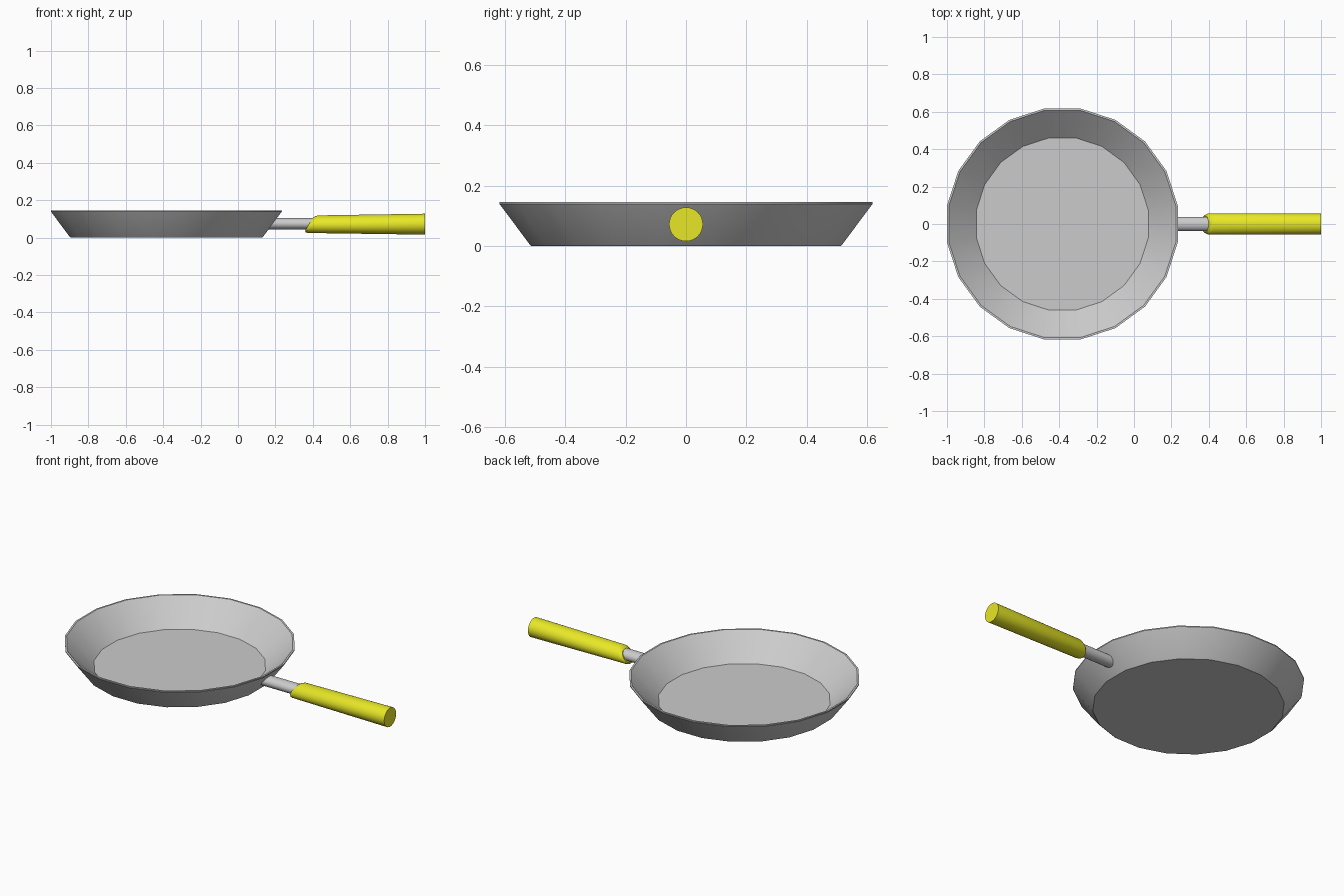
import bpy, bmesh
from math import sin, cos, pi, radians

if "Cube" in bpy.data.objects:
    bpy.data.objects.remove(bpy.data.objects["Cube"])


def loft(name, rings, mat=None, angle=35):
    """Skin a list of equal-sized point rings, closing both ends."""
    bm = bmesh.new()
    loops = [[bm.verts.new(p) for p in ring] for ring in rings]
    n = len(loops[0])
    for a, b in zip(loops, loops[1:]):
        for i in range(n):
            j = (i + 1) % n
            bm.faces.new((a[i], a[j], b[j], b[i]))
    bm.faces.new(loops[0][::-1])
    bm.faces.new(loops[-1])
    bmesh.ops.recalc_face_normals(bm, faces=bm.faces)
    me = bpy.data.meshes.new(name)
    bm.to_mesh(me)
    bm.free()
    ob = bpy.data.objects.new(name, me)
    bpy.context.collection.objects.link(ob)
    if mat:
        me.materials.append(mat)
    bpy.ops.object.select_all(action='DESELECT')
    ob.select_set(True)
    bpy.context.view_layer.objects.active = ob
    bpy.ops.object.shade_smooth_by_angle(angle=radians(angle))
    return ob


def pan_ring(apothem, z, n=20, cx=-0.383):
    r = apothem / cos(pi / n)
    return [(cx + r * cos(2 * pi * (i + .5) / n),
             r * sin(2 * pi * (i + .5) / n), z) for i in range(n)]


def bar_ring(x, ry, rz, shear=0, cz=0.072, n=32):
    # elliptical section across x; shear slants it along the height
    return [(x + shear * rz * sin(2 * pi * i / n), ry * cos(2 * pi * i / n),
             cz + rz * sin(2 * pi * i / n)) for i in range(n)]


yellow = bpy.data.materials.new("yellow")
yellow.diffuse_color = (0.8, 0.8, 0.02, 1)
yellow.use_nodes = True
yellow.node_tree.nodes["Principled BSDF"].inputs["Base Color"].default_value = yellow.diffuse_color

# Twenty-sided pan: outside wall, rim, inside wall, floor
loft("pan_body", [pan_ring(a, z) for a, z in (
    (0.511, 0), (0.517, 0.005), (0.617, 0.139), (0.617, 0.145),
    (0.607, 0.145), (0.460, 0.009))])

# Metal rod, its inner end slanted to follow the wall
loft("handle_rod", [bar_ring(0.175, 0.038, 0.031, 0.73, 0.074),
                    bar_ring(0.45, 0.038, 0.031, 0.3, 0.074)])

# Yellow grip with a slanted, bevelled front and flat back end
loft("handle_grip", [bar_ring(0.380, 0.044, 0.036, 0.6),
                     bar_ring(0.390, 0.052, 0.044, 0.65),
                     bar_ring(0.400, 0.056, 0.047, 0.6),
                     bar_ring(1.0, 0.056, 0.056)], yellow)
